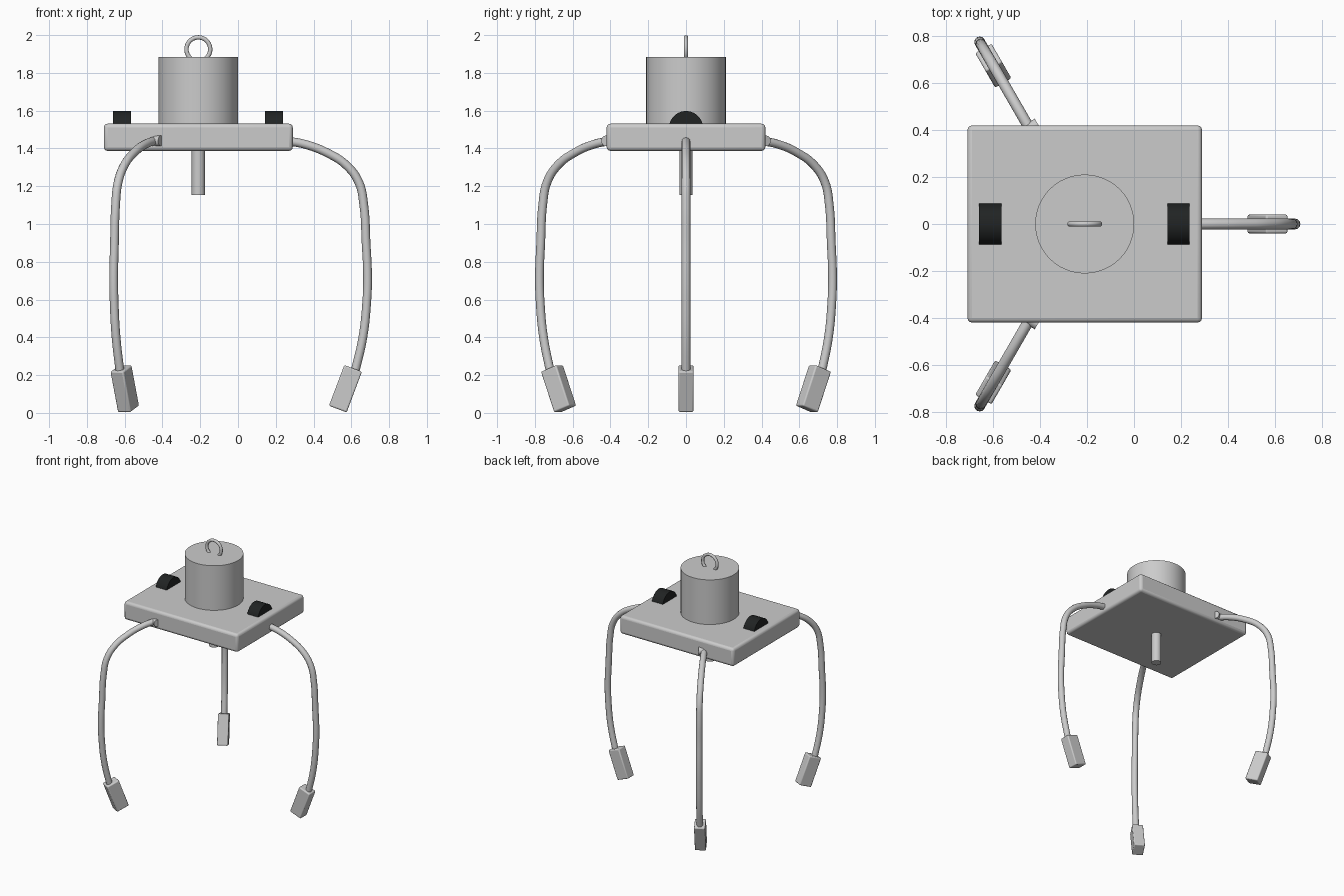
import bpy
from math import radians, pi, atan2

if "Cube" in bpy.data.objects:
    bpy.data.objects.remove(bpy.data.objects["Cube"])

CX = -0.21  # shared vertical axis of the motor and arms


def smooth(obj, name):
    obj.name = name
    bpy.ops.object.shade_smooth_by_angle(angle=radians(35))
    return obj


def bevel(obj, width, segments=3):
    mod = obj.modifiers.new("rounded_edges", 'BEVEL')
    mod.width = width
    mod.segments = segments


def box(name, loc, size, rot=(0, 0, 0), width=0.02):
    bpy.ops.mesh.primitive_cube_add(size=1, location=loc, rotation=rot)
    obj = bpy.context.object
    obj.scale = size
    bpy.ops.object.transform_apply(location=False, rotation=False, scale=True)
    bevel(obj, width)
    return smooth(obj, name)


def cylinder(name, loc, radius, depth, rot=(0, 0, 0), sides=48):
    bpy.ops.mesh.primitive_cylinder_add(vertices=sides, radius=radius, depth=depth,
                                        location=loc, rotation=rot)
    return smooth(bpy.context.object, name)


# Body plate, motor drum, lower shaft
box("body_plate", (CX, 0, 1.459), (1.0, 0.84, 0.144))
cylinder("motor_drum", (CX, 0, 1.697), 0.211, 0.376)
cylinder("lower_shaft", (CX, 0, 1.284), 0.035, 0.26, sides=32)

# Lifting ring on top
bpy.ops.mesh.primitive_torus_add(major_radius=0.063, minor_radius=0.0115, major_segments=40,
                                 minor_segments=12, location=(CX, 0, 1.925),
                                 rotation=(pi / 2, 0, 0))
smooth(bpy.context.object, "lifting_ring")

# Black thumb wheels sunk into the plate
black = bpy.data.materials.new("black_rubber")
black.diffuse_color = (0.015, 0.017, 0.017, 1)
black.use_nodes = True
black.node_tree.nodes["Principled BSDF"].inputs["Base Color"].default_value = black.diffuse_color
for side, x in (("left", -0.613), ("right", 0.19)):
    wheel = cylinder(side + "_thumb_wheel", (x, 0, 1.508), 0.09, 0.095, (0, pi / 2, 0))
    wheel.data.materials.append(black)

# Arm centreline: distance from the axis, height
PATH = [(0.45, 1.442), (0.56, 1.423), (0.68, 1.378), (0.785, 1.31), (0.85, 1.22),
        (0.876, 1.1), (0.888, 0.9), (0.896, 0.72), (0.891, 0.58), (0.871, 0.4),
        (0.825, 0.2)]


def arm_tube(name):
    curve = bpy.data.curves.new(name, 'CURVE')
    curve.dimensions = '3D'
    curve.bevel_depth = 0.023
    curve.bevel_resolution = 4
    curve.resolution_u = 6
    curve.use_fill_caps = True
    spline = curve.splines.new('BEZIER')
    spline.bezier_points.add(len(PATH) - 1)
    for p, (r, z) in zip(spline.bezier_points, PATH):
        p.co = (r, 0, z)
        p.handle_left_type = p.handle_right_type = 'AUTO'
    obj = bpy.data.objects.new(name, curve)
    bpy.context.collection.objects.link(obj)
    return obj


# Three gripping arms, each with pivot pin, bent tube and tilted finger pad
for i in range(3):
    n = str(i + 1)
    tilt = atan2(0.08, 0.213)
    hub = [
        arm_tube("arm_tube_" + n),
        cylinder("pivot_pin_" + n, (0.467, 0, 1.44), 0.028, 0.08, (pi / 2, 0, 0), 24),
        box("finger_pad_" + n, (0.779, 0, 0.128), (0.1, 0.08, 0.23), (0, tilt, 0), 0.008),
    ]
    bpy.ops.object.empty_add(location=(CX, 0, 0), rotation=(0, 0, i * 2 * pi / 3))
    pivot = bpy.context.object
    pivot.name = "arm_" + n
    pivot.hide_render = True
    for part in hub:
        part.parent = pivot
